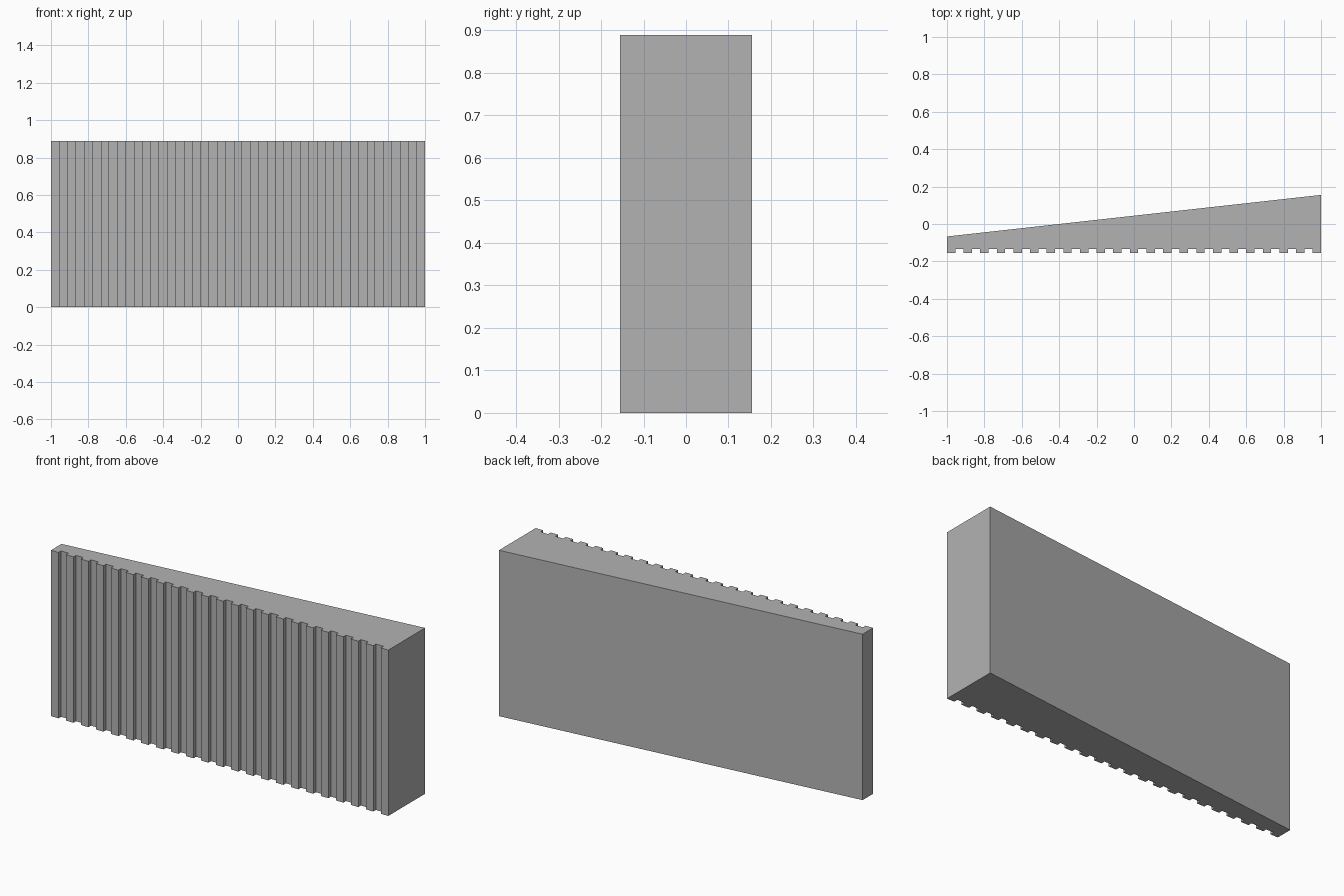
import bpy
import bmesh

# Remove the default cube
cube = bpy.data.objects.get("Cube")
if cube:
    bpy.data.objects.remove(cube, do_unlink=True)

UNIT = 2 / 45            # width of one rib or one groove
HEIGHT = 20 * UNIT
FRONT = -3.5 * UNIT      # outer face of the ribs
GROOVE = FRONT + UNIT / 2

# Plain grey material
grey = bpy.data.materials.new("grey")
grey.use_nodes = True
colour = (0.45, 0.45, 0.45, 1)
grey.diffuse_color = colour
grey.node_tree.nodes["Principled BSDF"].inputs["Base Color"].default_value = colour

# Ribbed front edge, ribs alternating with grooves from right to left
outline = []
for i in range(45):
    y = GROOVE if i % 2 else FRONT
    outline += [(-1 + i * UNIT, y), (-1 + (i + 1) * UNIT, y)]

# Sloping back edge closes the wedge
outline += [(1, -FRONT), (-1, FRONT + 2 * UNIT)]

# Extrude the wedge outline upward
bm = bmesh.new()
base = bm.faces.new([bm.verts.new((x, y, 0)) for x, y in outline])
top = bmesh.ops.extrude_face_region(bm, geom=[base], use_keep_orig=True)
bmesh.ops.translate(bm, vec=(0, 0, HEIGHT),
                    verts=[v for v in top["geom"] if isinstance(v, bmesh.types.BMVert)])
bmesh.ops.recalc_face_normals(bm, faces=bm.faces)

mesh = bpy.data.meshes.new("ribbed_wedge")
bm.to_mesh(mesh)
bm.free()
mesh.materials.append(grey)
wedge = bpy.data.objects.new("ribbed_wedge", mesh)
bpy.context.collection.objects.link(wedge)
